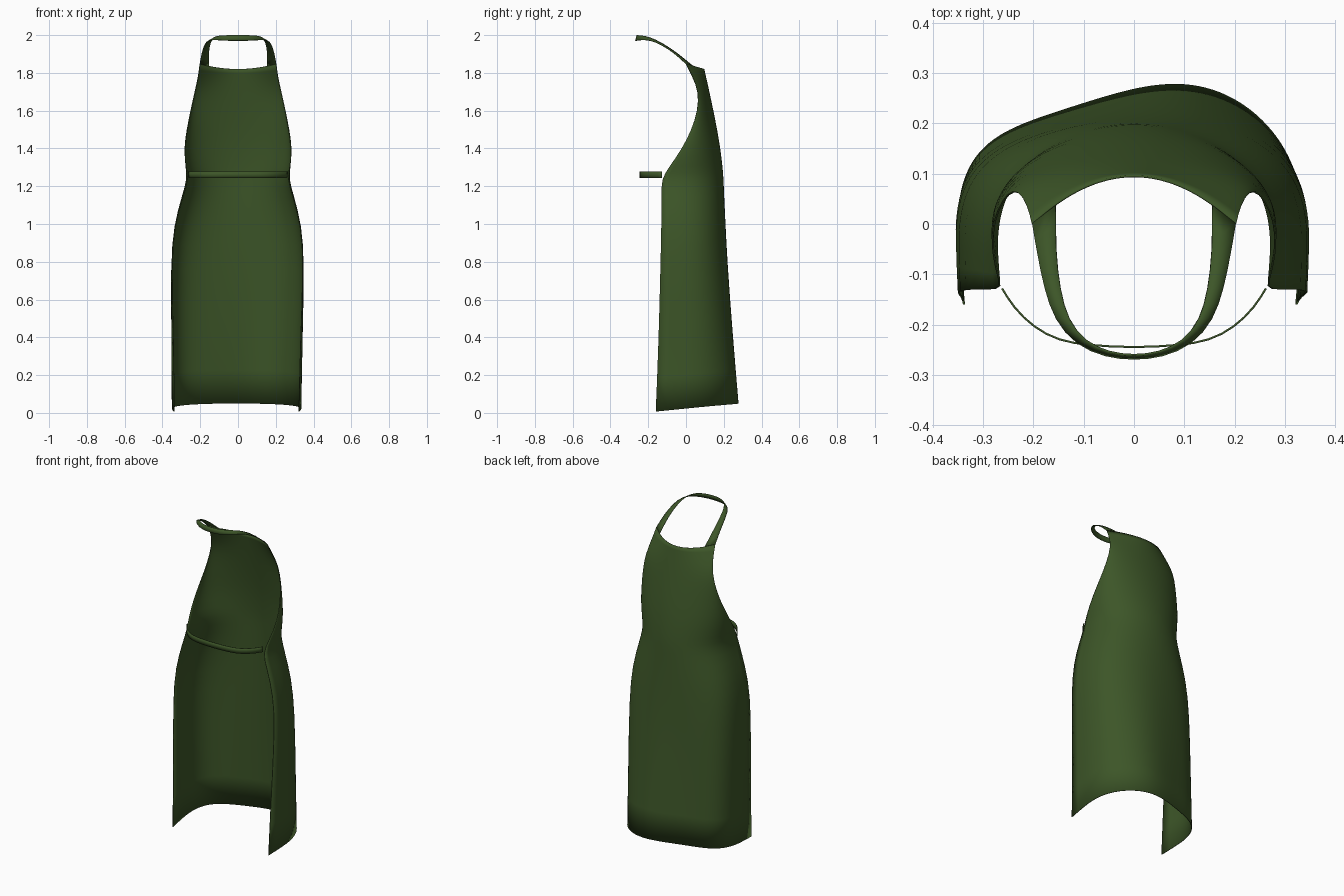
import bpy, bmesh, math

cube = bpy.data.objects.get("Cube")
if cube:
    bpy.data.objects.remove(cube, do_unlink=True)

green = bpy.data.materials.new("dark_green_cloth")
green.use_nodes = True
colour = (0.046, 0.092, 0.021, 1)
green.diffuse_color = colour
green.node_tree.nodes["Principled BSDF"].inputs["Base Color"].default_value = colour


def cloth(name, rows, thickness=0.004):
    """Skin a grid of points into a thin smooth cloth sheet."""
    bm = bmesh.new()
    grid = [[bm.verts.new(p) for p in row] for row in rows]
    for low, high in zip(grid, grid[1:]):
        for i in range(len(low) - 1):
            bm.faces.new((low[i], low[i + 1], high[i + 1], high[i]))
    mesh = bpy.data.meshes.new(name)
    bm.to_mesh(mesh)
    bm.free()
    mesh.materials.append(green)
    obj = bpy.data.objects.new(name, mesh)
    bpy.context.collection.objects.link(obj)
    smooth = obj.modifiers.new("rounding", 'SUBSURF')
    smooth.levels = smooth.render_levels = 1
    smooth.boundary_smooth = 'PRESERVE_CORNERS'
    thick = obj.modifiers.new("thickness", 'SOLIDIFY')
    thick.thickness = thickness
    thick.offset = 0
    bpy.ops.object.select_all(action='DESELECT')
    bpy.context.view_layer.objects.active = obj
    obj.select_set(True)
    bpy.ops.object.shade_smooth_by_angle(angle=math.radians(50))
    return obj


def arch(z, width, edge, front, back, power, steps=36):
    """Curved cross-section wrapping around the body, open at the back."""
    row = []
    low = max(0, 1 - z / 1.2)          # fades out towards the waist
    for i in range(steps + 1):
        a = math.pi * (i / steps - 0.5)
        s, v = math.sin(a), max(0, math.cos(a)) ** (2 / power)
        x = width * s - math.copysign((width - edge) * (1 - v) ** 2, s)
        y = back + (front - back) * v
        y += 0.028 * low * math.sin(math.pi * s) * v
        h = z - 0.045 * low * (1 - v)
        if z > 1.81:
            h += 0.028 * s * s         # dipped neckline
        row.append((x - 0.008 * low, y, h))
    return row


# Apron body: height, half width, edge half width, front y, edge y, roundness
profile = [
    (0.05, 0.355, 0.33, 0.265, -0.16, 4),
    (0.4, 0.358, 0.335, 0.24, -0.145, 4),
    (0.8, 0.36, 0.35, 0.215, -0.135, 4),
    (1.0, 0.345, 0.335, 0.207, -0.13, 3.6),
    (1.15, 0.305, 0.29, 0.2, -0.13, 3.2),
    (1.24, 0.283, 0.26, 0.197, -0.13, 2.9),
    (1.3, 0.286, 0.275, 0.192, -0.09, 2.6),
    (1.4, 0.288, 0.285, 0.18, -0.02, 2.2),
    (1.5, 0.272, 0.27, 0.163, 0.03, 1.8),
    (1.6, 0.252, 0.25, 0.143, 0.062, 1.5),
    (1.7, 0.228, 0.228, 0.122, 0.068, 1.3),
    (1.78, 0.21, 0.21, 0.104, 0.035, 1.1),
    (1.82, 0.202, 0.202, 0.095, 0.0, 1),
]
cloth("apron_body", [arch(*p) for p in profile])


def mirrored(points):
    """Continue a half path on the other side of the centre."""
    return points + [(-x, y, z) for x, y, z in reversed(points[:-1])]


# Neck strap: outer and inner edges
outer = [(0.202, 0.0, 1.848), (0.192, -0.06, 1.905), (0.178, -0.13, 1.95),
         (0.158, -0.19, 1.975), (0.115, -0.24, 1.975), (0.055, -0.264, 1.97),
         (0, -0.269, 1.97)]
inner = [(0.155, 0.036, 1.836), (0.156, -0.05, 1.908), (0.147, -0.13, 1.96),
         (0.132, -0.19, 1.988), (0.098, -0.235, 1.998), (0.05, -0.256, 1.999),
         (0, -0.262, 1.999)]
cloth("neck_strap", [mirrored(outer), mirrored(inner)])

# Waist tie closing the back
path = [(0.262, -0.128), (0.24, -0.165), (0.2, -0.205), (0.15, -0.232),
        (0.09, -0.241), (0, -0.246)]
cloth("waist_tie", [mirrored([(x, y, z) for x, y in path]) for z in (1.244, 1.277)])
